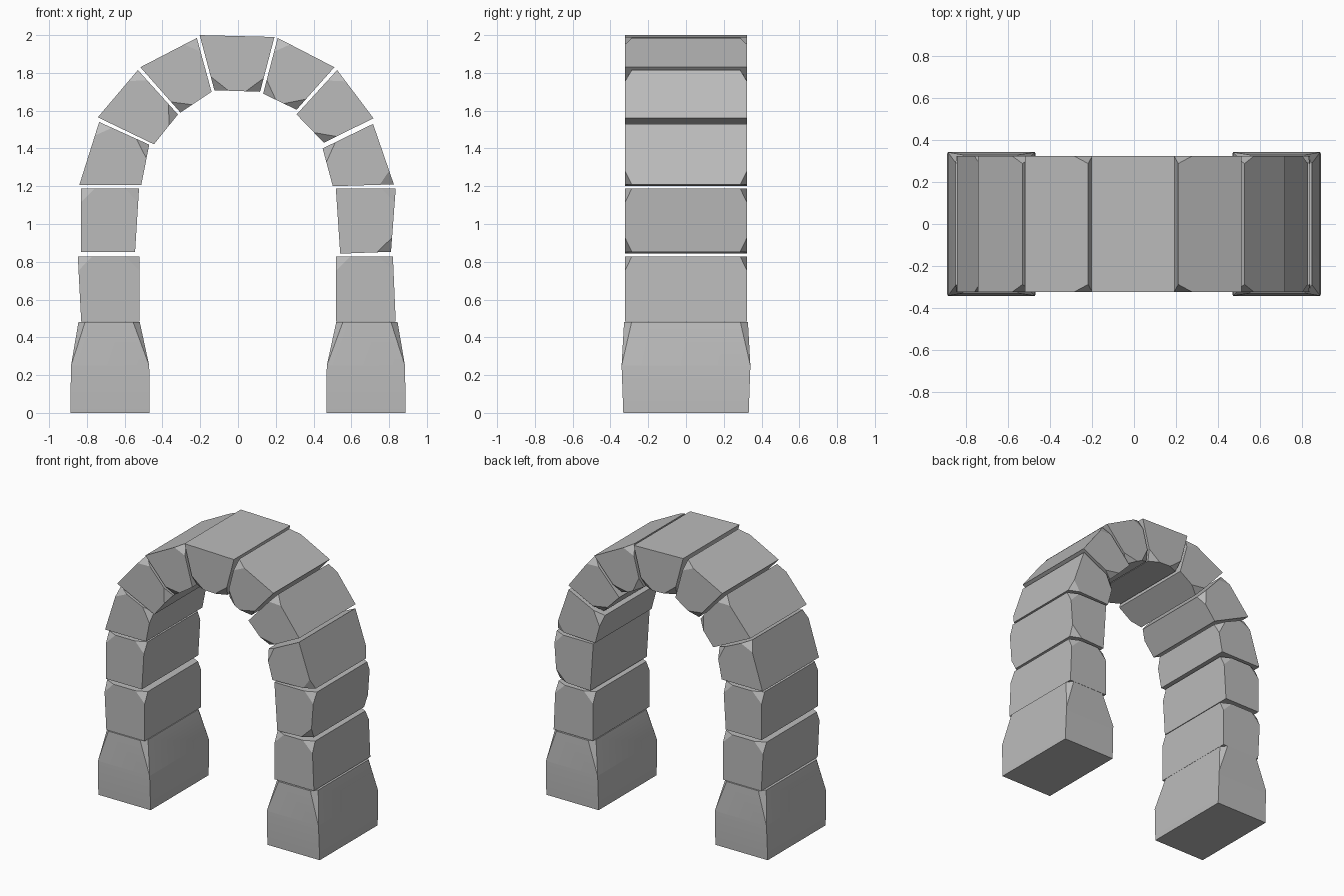
import bpy, bmesh
from mathutils import Vector

cube = bpy.data.objects.get("Cube")
if cube:
    bpy.data.objects.remove(cube, do_unlink=True)

stone = bpy.data.materials.new("grey_stone")
stone.use_nodes = True
GREY = (0.5, 0.5, 0.5, 1)
stone.diffuse_color = GREY
stone.node_tree.nodes["Principled BSDF"].inputs["Base Color"].default_value = GREY
HALF = 0.323  # half the depth of the arch


def finish(name, bm, smooth=False):
    bmesh.ops.recalc_face_normals(bm, faces=bm.faces[:])
    mesh = bpy.data.meshes.new(name)
    bm.to_mesh(mesh)
    bm.free()
    mesh.materials.append(stone)
    obj = bpy.data.objects.new(name, mesh)
    bpy.context.collection.objects.link(obj)
    if smooth:
        bpy.ops.object.select_all(action="DESELECT")
        obj.select_set(True)
        bpy.context.view_layer.objects.active = obj
        bpy.ops.object.shade_smooth_by_angle(angle=0.3)


def loft(bm, rings):
    """Skin a stack of matching rings and cap both ends."""
    loops = [[bm.verts.new(p) for p in ring] for ring in rings]
    for a, b in zip(loops, loops[1:]):
        for i in range(len(a)):
            j = (i + 1) % len(a)
            bm.faces.new((a[i], a[j], b[j], b[i]))
    bm.faces.new(loops[0][::-1])
    bm.faces.new(loops[-1])


def chip(bm, a, b, c, inside):
    """Knock off a corner along the plane through three points."""
    normal = (b - a).cross(c - a).normalized()
    if normal.dot(inside - a) > 0:
        normal = -normal
    cut = bmesh.ops.bisect_plane(bm, geom=bm.verts[:] + bm.edges[:] + bm.faces[:],
                                 plane_co=a, plane_no=normal, clear_outer=True)
    edges = [e for e in cut["geom_cut"] if isinstance(e, bmesh.types.BMEdge)]
    if edges:
        bmesh.ops.holes_fill(bm, edges=edges)


def arch_stone(name, corners, chips, size=0.075, depth=0.036):
    """Four-cornered block through the arch, chipped alike front and back."""
    bm = bmesh.new()
    loft(bm, [[(x, y, z) for x, z in corners] for y in (-HALF, HALF)])
    mid = sum((Vector((x, 0, z)) for x, z in corners), Vector()) / 4
    for i in chips:
        for side in (-1, 1):
            p, q, r = (Vector((corners[k % 4][0], side * HALF, corners[k % 4][1]))
                       for k in (i, i + 1, i - 1))
            chip(bm, p + (q - p).normalized() * size, p + (r - p).normalized() * size,
                 p - Vector((0, side * depth, 0)), mid)
    finish(name, bm)


def footing(name, s):
    """Tapered base block with long chips down its upper corners."""
    bm = bmesh.new()
    levels = [(0, 0.468, 0.888, 0.332), (0.25, 0.47, 0.884, 0.341), (0.48, 0.52, 0.845, 0.328)]
    loft(bm, [[(s * a, -d, z), (s * b, -d, z), (s * b, d, z), (s * a, d, z)]
              for z, a, b, d in levels])
    z0, a0, b0, d0 = levels[1]
    z1, a1, b1, d1 = levels[2]
    mid = Vector((s * 0.68, 0, 0.2))
    for y in (-1, 1):
        for low, high, step in ((a0, a1, 0.035), (b0, b1, -0.035)):
            chip(bm, Vector((s * low, y * d0, z0)), Vector((s * (high + step), y * d1, z1)),
                 Vector((s * high, y * (d1 - 0.04), z1)), mid)
    finish(name, bm, True)


footing("right_footing", -1)
footing("left_footing", 1)

# Corners run outer, inner, inner, outer; chips lists the broken corners
arch_stone("right_lower_stone", [(-.83, .483), (-.522, .483), (-.522, .828), (-.848, .828)], (2, 3))
arch_stone("right_middle_stone", [(-.832, .852), (-.545, .852), (-.524, 1.188), (-.832, 1.188)], (2, 3))
arch_stone("right_upper_stone", [(-.84, 1.207), (-.512, 1.207), (-.47, 1.42), (-.735, 1.54)], (2, 3))
arch_stone("right_haunch_stone", [(-.742, 1.565), (-.445, 1.422), (-.318, 1.58), (-.53, 1.815)], (2, 3))
arch_stone("right_shoulder_stone", [(-.517, 1.83), (-.305, 1.59), (-.14, 1.70), (-.218, 1.985)], (1, 3))
arch_stone("keystone", [(-.203, 2.0), (-.125, 1.708), (.117, 1.70), (.193, 1.99)], (1, 2))
arch_stone("left_shoulder_stone", [(.21, 1.985), (.133, 1.69), (.31, 1.605), (.51, 1.83)], (0, 1, 2))
arch_stone("left_haunch_stone", [(.525, 1.815), (.31, 1.58), (.455, 1.43), (.717, 1.56)], (0, 2))
arch_stone("left_upper_stone", [(.715, 1.53), (.448, 1.40), (.502, 1.2), (.825, 1.21)], (1, 3))
arch_stone("left_middle_stone", [(.835, 1.188), (.518, 1.188), (.541, .843), (.81, .853)], (0, 3))
arch_stone("left_lower_stone", [(.82, .828), (.52, .828), (.52, .485), (.835, .485)], (0, 1))
